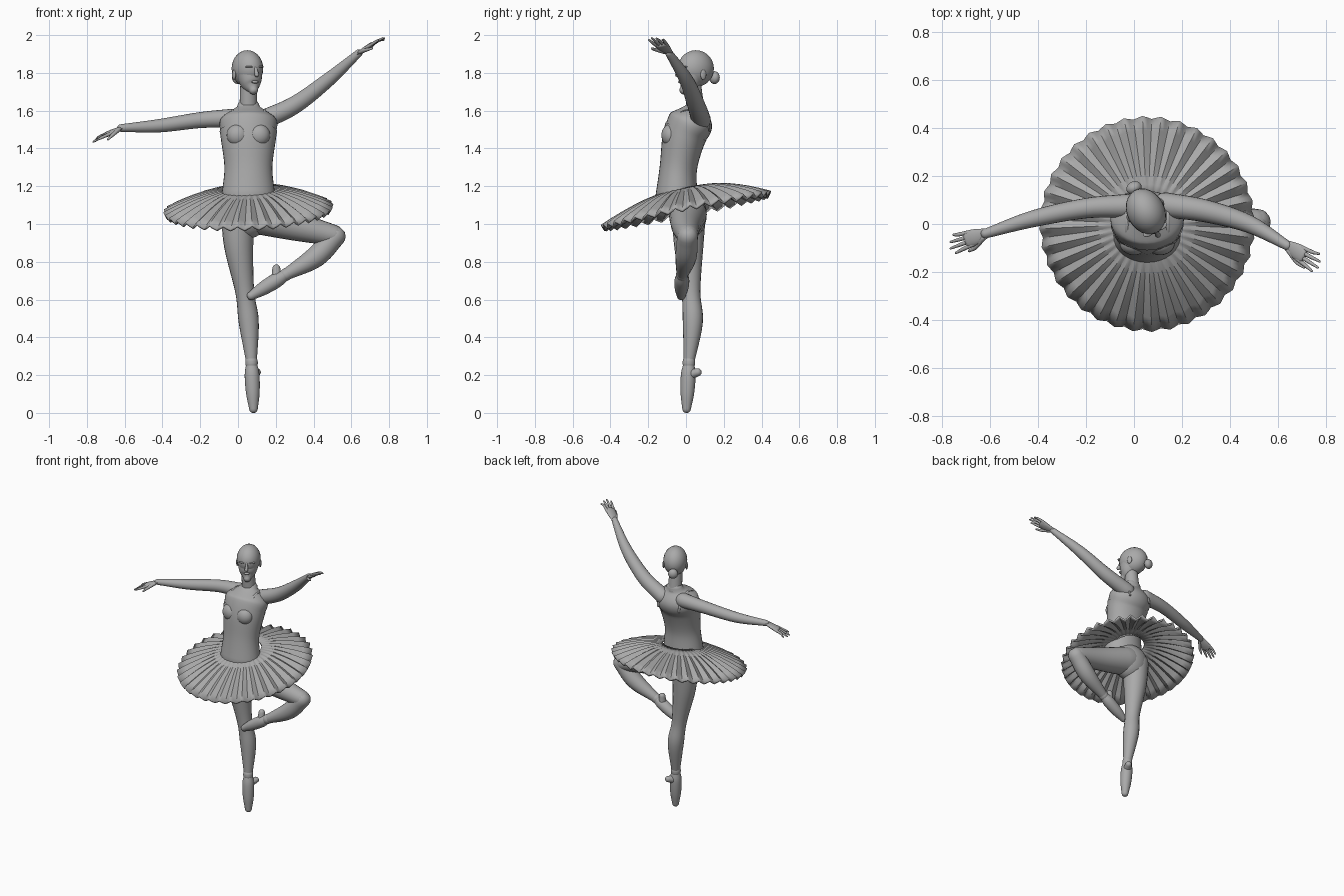
import bpy, bmesh, math
from mathutils import Vector, Matrix

cube = bpy.data.objects.get("Cube")
if cube:
    bpy.data.objects.remove(cube)

SHADE = .4
colour = (SHADE, SHADE, SHADE, 1)
grey = bpy.data.materials.new("stone_grey")
grey.use_nodes = True
grey.diffuse_color = colour
grey.node_tree.nodes["Principled BSDF"].inputs["Base Color"].default_value = colour
X, Y, Z = Matrix.Identity(3)
SIDES = (("right", -1), ("left", 1))


def finish(name, bm, angle=40):
    """Turn the bmesh into a smooth-shaded object with the shared material."""
    bmesh.ops.recalc_face_normals(bm, faces=bm.faces)
    mesh = bpy.data.meshes.new(name)
    bm.to_mesh(mesh)
    bm.free()
    mesh.materials.append(grey)
    part = bpy.data.objects.new(name, mesh)
    bpy.context.collection.objects.link(part)
    bpy.ops.object.select_all(action='DESELECT')
    part.select_set(True)
    bpy.context.view_layer.objects.active = part
    bpy.ops.object.shade_smooth_by_angle(angle=math.radians(angle))
    return part


def bridge(bm, loops):
    """Join neighbouring closed loops of vertices with quads."""
    for lower, upper in zip(loops, loops[1:]):
        for j in range(len(lower)):
            bm.faces.new((lower[j - 1], lower[j], upper[j], upper[j - 1]))


def spline(rows, steps=6):
    """Smooth curve through all rows of numbers."""
    points = [Vector(row) for row in rows]
    first = 2 * points[0] - points[1]
    last = 2 * points[-1] - points[-2]
    points = [first, *points, last]
    curve = []
    for before, start, end, after in zip(points, points[1:], points[2:], points[3:]):
        leave, arrive = (end - before) / 2, (after - start) / 2
        for i in range(steps):
            t = i / steps
            bend = leave * (1 - t) - arrive * t
            ease = t * t * (3 - 2 * t)
            curve.append(start.lerp(end, ease) + bend * t * (1 - t))
    return curve + [points[-2]]


def loft_mesh(rows, across=X, flat=1, grow=0, sides=20):
    """Round-ended tube through rows of x, y, z, radius; flat scales its depth."""
    rows = spline(rows)
    rings = []
    for i, row in enumerate(rows):
        ahead, behind = rows[min(i + 1, len(rows) - 1)], rows[max(i - 1, 0)]
        rings.append((row.xyz, (ahead - behind).xyz.normalized(), row.w + grow))

    def cap(ring, direction):
        centre, along, radius = ring
        bulge = direction * radius * min(flat, 1) * along
        turns = [math.pi / 2 * k / 4 for k in (1, 2, 3)]
        return [(centre + bulge * math.sin(t), along, radius * math.cos(t)) for t in turns]

    rings = cap(rings[0], -1)[::-1] + rings + cap(rings[-1], 1)
    bm = bmesh.new()
    loops = []
    for centre, along, radius in rings:
        u = (across - along * across.dot(along)).normalized()
        v = along.cross(u) * flat
        angles = [math.tau * j / sides for j in range(sides)]
        loops.append([bm.verts.new(centre + (u * math.cos(a) + v * math.sin(a)) * radius)
                      for a in angles])
    bridge(bm, loops)
    bm.faces.new(loops[0])
    bm.faces.new(loops[-1])
    return bm


def loft(name, rows, **options):
    return finish(name, loft_mesh(rows, **options))


def ball(name, centre, radii, placing=Matrix()):
    bm = bmesh.new()
    bmesh.ops.create_uvsphere(bm, u_segments=24, v_segments=14, radius=1)
    bm.transform(placing @ Matrix.Translation(centre) @ Matrix.Diagonal(radii).to_4x4())
    return finish(name, bm)


# Torso and neck, with a fitted bodice cut on a slope from chest to back
MID = .055
DEPTH = .78
torso = [(MID, y, z, width) for y, z, width in (
    (-.05, 1.15, .137), (-.04, 1.3, .122), (-.01, 1.46, .142), (.03, 1.55, .148), (.05, 1.62, .06))]
loft("torso", torso, flat=DEPTH, sides=32)
loft("neck", [(MID, .05, 1.6, .048), (MID, .035, 1.76, .042)])
ball("hips", (.04, .01, 1.05), (.13, .1, .13))

bodice = loft_mesh(torso, flat=DEPTH, grow=.005, sides=32)
bmesh.ops.bisect_plane(bodice, geom=bodice.verts[:] + bodice.edges[:] + bodice.faces[:],
                       plane_co=Z * 1.49, plane_no=Z + Y * .45, clear_outer=True)
finish("bodice", bodice)
for side, sign in SIDES:
    arch = [math.pi * k / 6 for k in range(7)]
    loft(side + "_strap", [(MID + sign * .085, .02 - .105 * math.cos(a),
                            1.49 + .115 * math.sin(a), .008) for a in arch], flat=.5)
    ball(side + "_bust", (MID + sign * .055, -.08, 1.47), (.06, .05, .06))

# Pleated skirt: a shallow dome that dips at the front
PLEATS, STEPS, RINGS = 36, 4, 6
INNER, OUTER, RISE = .11, .445, .118
bm = bmesh.new()
loops = []
for i in range(RINGS + 1):
    out = i / RINGS
    loop = []
    for j in range(PLEATS * STEPS):
        angle = math.tau * j / (PLEATS * STEPS)
        wave = math.sin(angle * PLEATS) * out
        radius = INNER + (OUTER - INNER) * out + wave / 160
        x, y = radius * math.cos(angle), radius * math.sin(angle)
        height = RISE * (1 - out ** 1.5) + y / 5 + x / 25 + wave / 80
        loop.append(bm.verts.new((MID + x, y, 1.072 + height)))
    loops.append(loop)
bridge(bm, loops)
skirt = finish("pleated_skirt", bm, angle=25)
skirt.modifiers.new("thickness", 'SOLIDIFY').thickness = .012

# Head, modelled facing forward and then turned towards its left
turn = Matrix.Translation((.052, .048, 0)) @ Matrix.Rotation(math.radians(27), 4, 'Z')
ball("skull", (0, .005, 1.823), (.079, .1, .097), turn)
jaw = loft_mesh([(0, -.015, 1.8, .073), (0, -.04, 1.74, .053), (0, -.065, 1.71, .025)])
jaw.transform(turn)
finish("jaw", jaw)
nose = loft_mesh([(0, -.09, 1.83, .006), (0, -.105, 1.79, .012)])
nose.transform(turn)
finish("nose", nose)
ball("lips", (0, -.085, 1.752), (.02, .012, .008), turn)
ball("hair_bun", (0, .115, 1.775), (.033, .027, .034), turn)
for side, sign in SIDES:
    ball(side + "_ear", (sign * .077, .01, 1.79), (.008, .017, .027), turn)
    ball(side + "_brow", (sign * .03, -.08, 1.832), (.025, .014, .005), turn)


def hand(side, wrist, tip, palm_up, thumb_side):
    """Palm, four fingers and a thumb spread along the line from wrist to tip."""
    wrist, reach = Vector(wrist), Vector(tip) - Vector(wrist)
    across = palm_up.cross(reach).normalized() * thumb_side
    lift = reach.cross(across).normalized() * thumb_side

    def at(along, over, radius, drop=0):
        return (*(wrist + reach * along + across * over - lift * drop), radius)

    loft(side + "_palm", [at(0, 0, .022), at(.3, 0, .034), at(.5, 0, .034)],
         across=across, flat=.4)
    for i, length in enumerate((.9, 1, .96, .84)):
        spread = (1.5 - i) * .018
        loft(f"{side}_finger_{i + 1}", [at(.4, spread, .009), at(.7, spread * 1.2, .008),
                                        at(length, spread * 1.4, .005, drop=i * .004)], sides=10)
    loft(side + "_thumb", [at(.1, .015, .012), at(.4, .042, .009, drop=.01),
                           at(.6, .047, .006, drop=.02)], sides=10)


# Arms: one held out to the side, the other raised
right_wrist, left_wrist = (-.62, -.04, 1.508), (.64, -.09, 1.905)
loft("right_arm", [(-.03, .075, 1.56, .05), (-.2, .066, 1.55, .042),
                   (-.42, .022, 1.52, .035), (*right_wrist, .02)], across=Z)
loft("left_arm", [(.13, .08, 1.55, .052), (.3, .054, 1.63, .047),
                  (.48, 0, 1.765, .037), (*left_wrist, .02)], across=Z)
hand("right", right_wrist, (-.77, -.09, 1.44), Z, 1)
hand("left", left_wrist, (.77, -.17, 1.99), Z - X / 2, -1)


def pointe_shoe(side, ankle, toe, heel):
    """Slipper from ankle to toe, a heel bump and a ribbon round the ankle."""
    ankle, toe, heel = Vector(ankle), Vector(toe), Vector(heel)
    sole = [(*ankle.lerp(toe, t), radius)
            for t, radius in ((0, .029), (.25, .039), (.65, .036), (1, .023))]
    loft(side + "_shoe", sole, across=Y)
    loft(side + "_heel", [(*ankle.lerp(toe, .25), .03), (*heel, .021)], across=Y)
    loft(side + "_ribbon", [(*ankle, .033), (*ankle.lerp(toe, -.05), .033)], across=Y)


# Standing leg, and the other leg folded with its toe at the knee
right_ankle, left_ankle = (.072, .015, .26), (.25, -.02, .73)
loft("right_leg", [(0, .015, 1.05, .09), (.004, .015, .88, .077), (.036, .026, .64, .05),
                   (.057, .036, .48, .053), (*right_ankle, .027)])
loft("left_thigh", [(.08, .01, 1.05, .1), (.3, 0, .99, .078), (.505, .008, .94, .056)], across=Z)
loft("left_shin", [(.515, .008, .935, .055), (.41, 0, .825, .056), (*left_ankle, .03)], across=Z)
pointe_shoe("right", right_ankle, (.082, .003, .022), (.1, .062, .215))
pointe_shoe("left", left_ankle, (.07, -.026, .62), (.203, -.016, .765))
